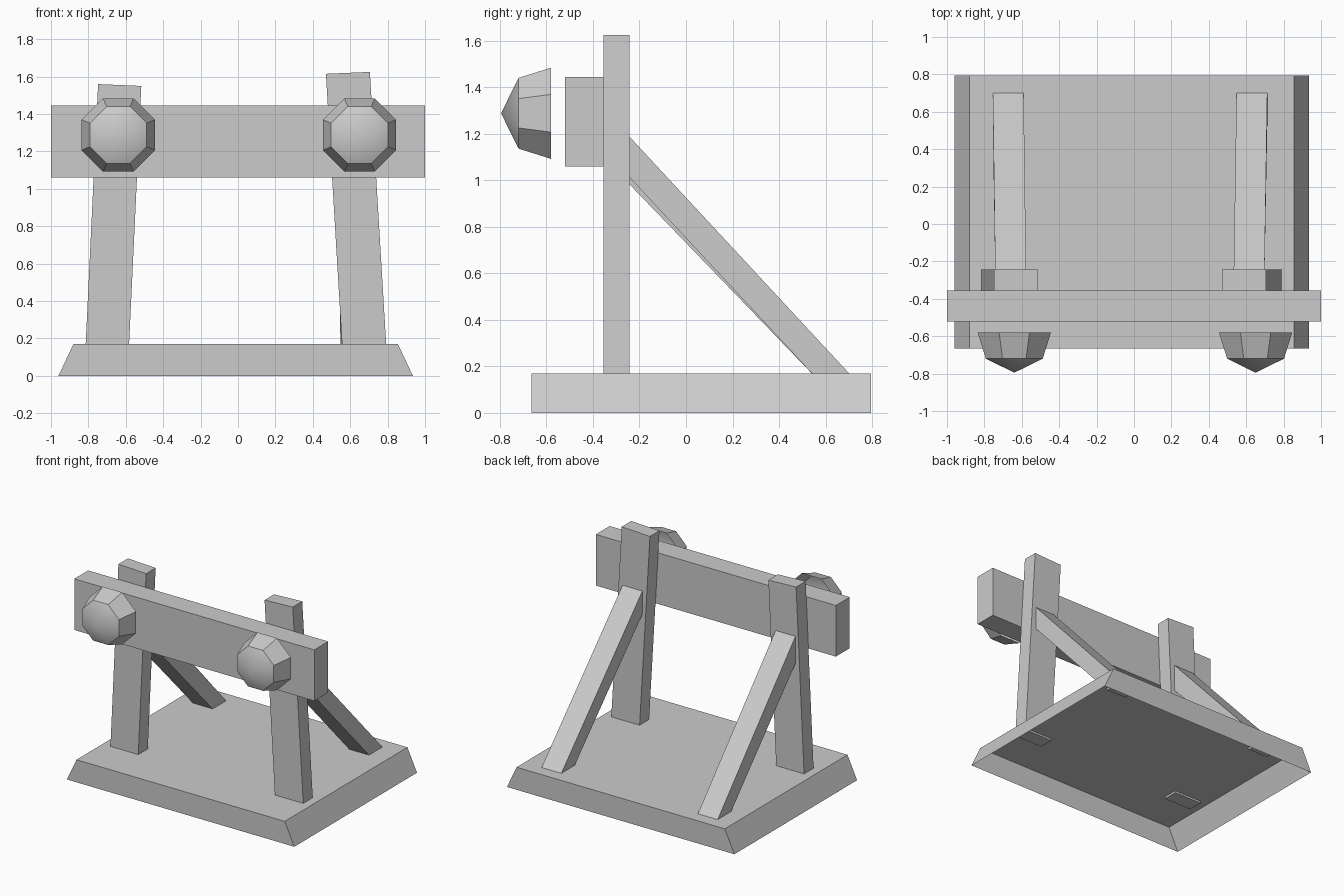
import bpy, bmesh, math

old = bpy.data.objects.get("Cube")
if old:
    bpy.data.objects.remove(old, do_unlink=True)

GREY = (0.6, 0.6, 0.6, 1.0)
grey = bpy.data.materials.new("plain_grey")
grey.use_nodes = True
grey.diffuse_color = GREY
grey.node_tree.nodes["Principled BSDF"].inputs["Base Color"].default_value = GREY


def loft(name, rings, cap_start=True, cap_end=True):
    """Skin a list of equal-length point rings; a final single point makes a tip."""
    bm = bmesh.new()
    loops = [[bm.verts.new(p) for p in ring] for ring in rings]
    for a, b in zip(loops, loops[1:]):
        n = len(a)
        for i in range(n):
            j = (i + 1) % n
            if len(b) == 1:
                bm.faces.new((a[i], a[j], b[0]))
            else:
                bm.faces.new((a[i], a[j], b[j], b[i]))
    if cap_start:
        bm.faces.new(loops[0][::-1])
    if cap_end and len(loops[-1]) > 2:
        bm.faces.new(loops[-1])
    bmesh.ops.recalc_face_normals(bm, faces=bm.faces)
    mesh = bpy.data.meshes.new(name)
    bm.to_mesh(mesh)
    bm.free()
    mesh.materials.append(grey)
    obj = bpy.data.objects.new(name, mesh)
    bpy.context.collection.objects.link(obj)
    return obj


def rect(x0, x1, y0, y1, z0, z1=None):
    """Level rectangle, or one that slopes from z0 at x0 to z1 at x1."""
    z1 = z0 if z1 is None else z1
    return [(x0, y0, z0), (x1, y0, z1), (x1, y1, z1), (x0, y1, z0)]


# Hollow base with sloping ends, open underneath
FLOOR = 0.17
SUNK = FLOOR - 0.015
loft("base", [rect(-0.96, 0.935, -0.665, 0.795, 0),
              rect(-0.88, 0.855, -0.665, 0.795, FLOOR)], cap_start=False)

# Leaning posts
LEG_FRONT, LEG_BACK = -0.355, -0.242
loft("right_post", [rect(-0.815, -0.583, LEG_FRONT, LEG_BACK, SUNK),
                    rect(-0.748, -0.517, LEG_FRONT, LEG_BACK, 1.56, 1.55)])
loft("left_post", [rect(0.557, 0.793, LEG_FRONT, LEG_BACK, SUNK),
                   rect(0.47, 0.705, LEG_FRONT, LEG_BACK, 1.615, 1.625)])

# Cross beam across the front of the posts
loft("cross_beam", [rect(-1, 1, -0.52, LEG_FRONT, 1.06),
                    rect(-1, 1, -0.52, LEG_FRONT, 1.445)])


# Diagonal braces from the posts down to the back of the base
def brace(name, top_x, foot_x, low):
    w = 0.165
    top = [(top_x, -0.25, low), (top_x + w, -0.25, low),
           (top_x + w, -0.25, 1.195), (top_x, -0.25, 1.195)]
    foot = [(foot_x, 0.555, SUNK), (foot_x + w, 0.555, SUNK),
            (foot_x + w, 0.715, SUNK), (foot_x, 0.715, SUNK)]
    loft(name, [top, foot])


brace("right_brace", -0.742, -0.755, 0.99)
brace("left_brace", 0.533, 0.548, 1.02)


# Eight-sided studs with blunt pointed fronts
def octagon(cx, cz, y, half):
    r = half / math.cos(math.pi / 8)
    angles = [math.pi / 8 + i * math.pi / 4 for i in range(8)]
    return [(cx + r * math.cos(a), y, cz + r * math.sin(a)) for a in angles]


for name, x in (("right_stud", -0.64), ("left_stud", 0.65)):
    z = 1.288
    stud = loft(name, [octagon(x, z, -0.58, 0.196),
                       octagon(x, z, -0.72, 0.152),
                       [(x, -0.795, z)]], cap_start=False)
    bpy.ops.object.select_all(action='DESELECT')
    stud.select_set(True)
    bpy.context.view_layer.objects.active = stud
    bpy.ops.object.shade_smooth_by_angle(angle=math.radians(30))
